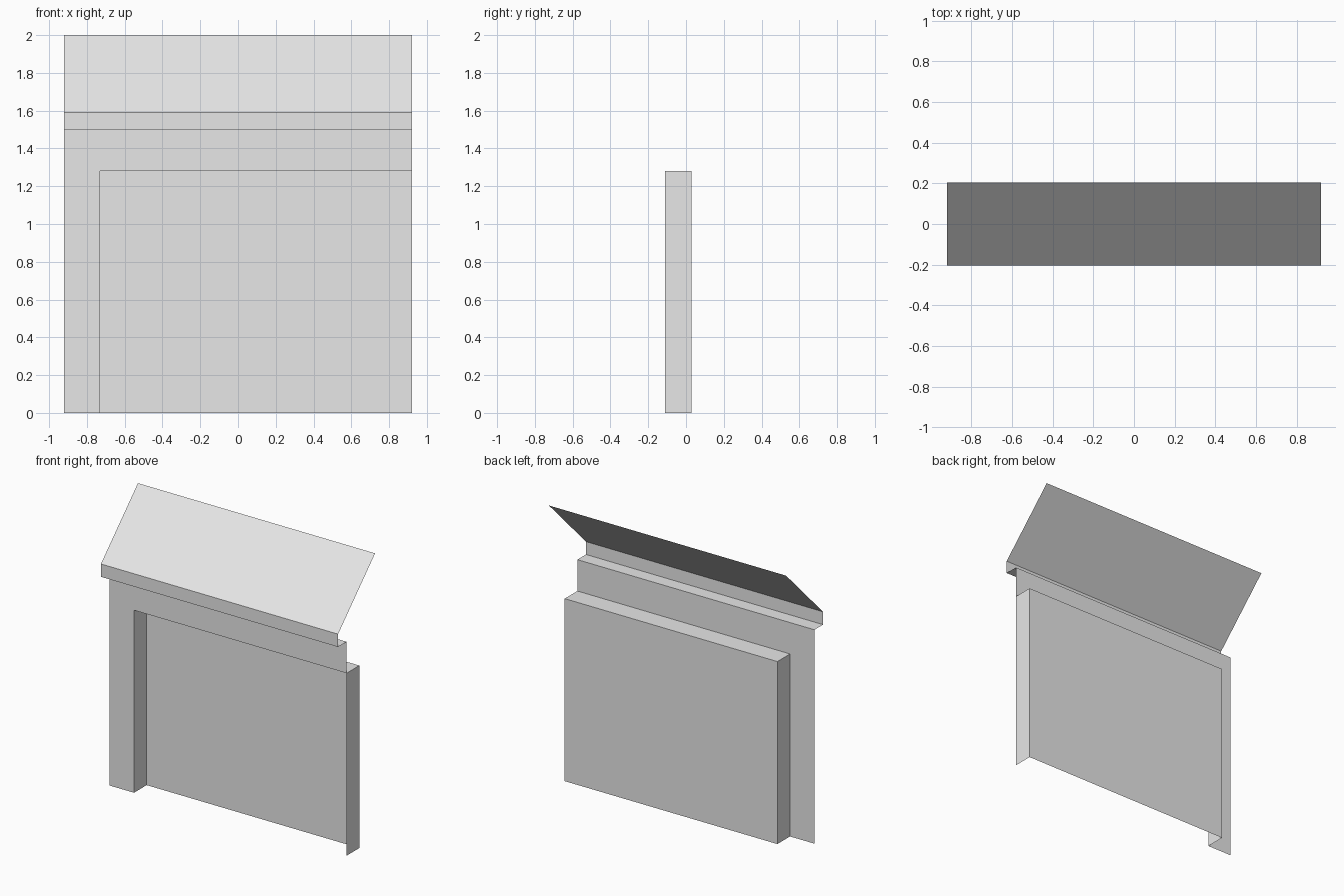
import bpy

if "Cube" in bpy.data.objects:
    bpy.data.objects.remove(bpy.data.objects["Cube"])

# Main dimensions
HALF_W = 0.92                    # half width of the facade
JAMB_X = -0.73                   # left edge of the recess
WALL_Y, RECESS_Y = -0.11, 0.03   # front wall and recessed panel
EAVE_Y, RIDGE_Y = -0.205, 0.205  # lower and upper roof edges
HEAD_Z, WALL_Z, EAVE_Z, RIDGE_Z = 1.28, 1.5, 1.59, 2.0

grey = bpy.data.materials.new("plain grey")
grey.diffuse_color = (0.8, 0.8, 0.8, 1)
grey.use_nodes = True
grey.node_tree.nodes["Principled BSDF"].inputs["Base Color"].default_value = grey.diffuse_color


def sheet(name, *polygons):
    """Make a thin open sheet from one or more polygons."""
    verts, faces = [], []
    for poly in polygons:
        faces.append(range(len(verts), len(verts) + len(poly)))
        verts.extend(poly)
    mesh = bpy.data.meshes.new(name)
    mesh.from_pydata(verts, [], [list(f) for f in faces])
    mesh.materials.append(grey)
    obj = bpy.data.objects.new(name, mesh)
    bpy.context.collection.objects.link(obj)
    return obj


def strip(name, y0, z0, y1, z1, x0=-HALF_W, x1=HALF_W):
    """Sweep a profile segment along x."""
    return sheet(name, [(x0, y0, z0), (x1, y0, z0), (x1, y1, z1), (x0, y1, z1)])


def side(name, x):
    """Upright side of the recess, facing right."""
    return sheet(name, [(x, WALL_Y, 0), (x, RECESS_Y, 0),
                        (x, RECESS_Y, HEAD_Z), (x, WALL_Y, HEAD_Z)])


# Front wall: left pier and lintel in one L shape
outline = [(-HALF_W, 0), (JAMB_X, 0), (JAMB_X, HEAD_Z),
           (HALF_W, HEAD_Z), (HALF_W, WALL_Z), (-HALF_W, WALL_Z)]
sheet("front_wall", [(x, WALL_Y, z) for x, z in outline])

# Recess: back panel, head and two sides, open at the bottom
strip("recess_panel", RECESS_Y, 0, RECESS_Y, HEAD_Z, JAMB_X)
strip("recess_head", WALL_Y, HEAD_Z, RECESS_Y, HEAD_Z, JAMB_X)
side("left_jamb", JAMB_X)
side("right_end", HALF_W)

# Eaves and sloping roof
strip("eave_soffit", EAVE_Y, WALL_Z, WALL_Y, WALL_Z)
strip("eave_fascia", EAVE_Y, WALL_Z, EAVE_Y, EAVE_Z)
strip("roof_slope", EAVE_Y, EAVE_Z, RIDGE_Y, RIDGE_Z)
